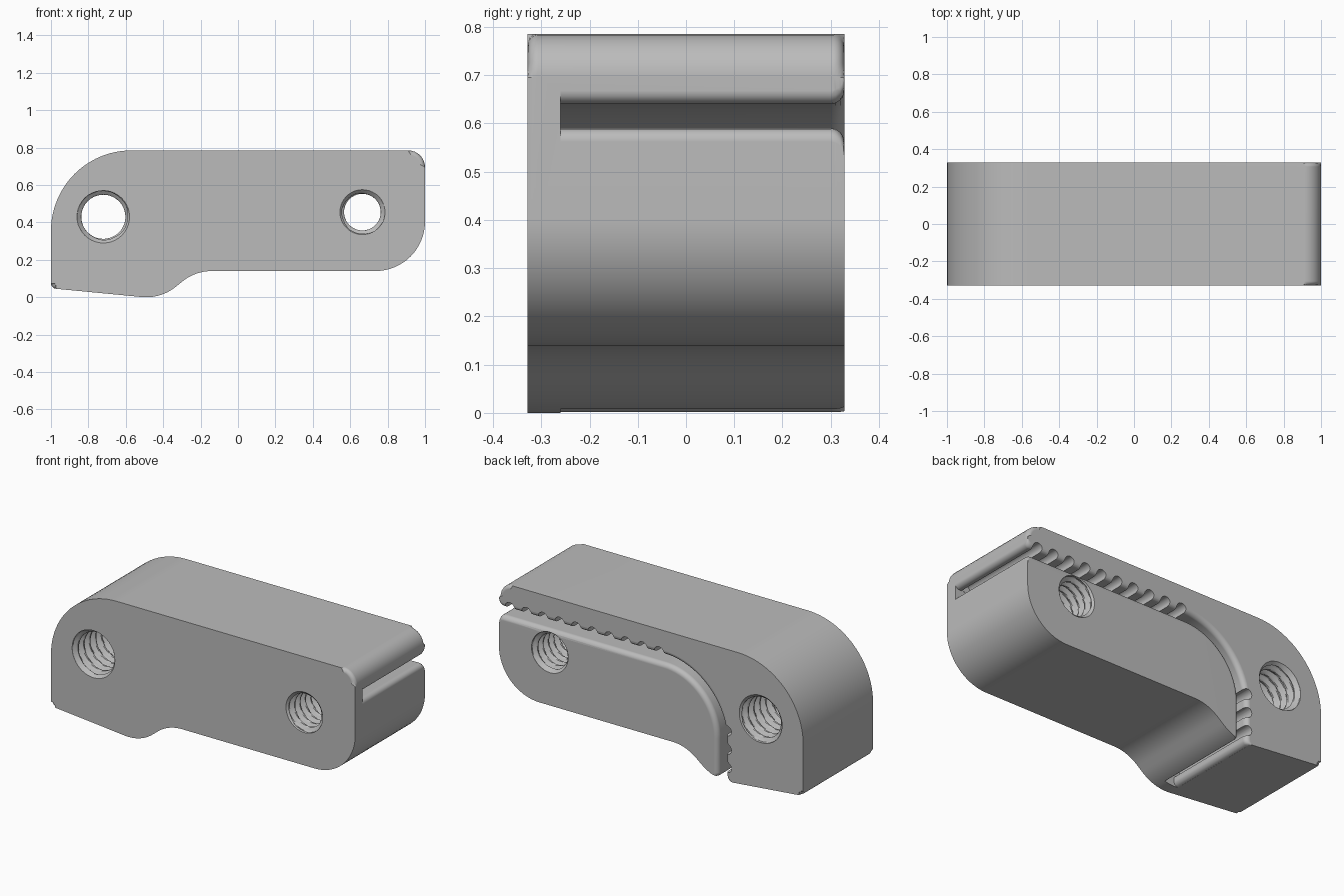
import bpy, bmesh
from math import sin, cos, radians, pi

if "Cube" in bpy.data.objects:
    bpy.data.objects.remove(bpy.data.objects["Cube"])

HALF = 0.328        # half depth of the body
FLOOR = -0.26       # inner end of the belt slot

grey = bpy.data.materials.new("plain_grey")
grey.use_nodes = True
GREY = (0.5, 0.5, 0.5, 1)
grey.diffuse_color = GREY
grey.node_tree.nodes["Principled BSDF"].inputs["Base Color"].default_value = GREY


def arc(cx, cz, r, a0, a1, n=12):
    angles = [radians(a0 + (a1 - a0) * i / n) for i in range(n + 1)]
    return [(cx + r * cos(a), cz + r * sin(a)) for a in angles]


def finish(name, bm):
    bmesh.ops.recalc_face_normals(bm, faces=bm.faces)
    mesh = bpy.data.meshes.new(name)
    bm.to_mesh(mesh)
    bm.free()
    mesh.materials.append(grey)
    obj = bpy.data.objects.new(name, mesh)
    bpy.context.collection.objects.link(obj)
    return obj


def loft(bm, rings):
    """Skin a list of equal rings of 3D points and cap both ends."""
    rows = [[bm.verts.new(p) for p in ring] for ring in rings]
    n = len(rows[0])
    for a, b in zip(rows, rows[1:]):
        for i in range(n):
            j = (i + 1) % n
            bm.faces.new((a[i], a[j], b[j], b[i]))
    bm.faces.new(rows[0])
    bm.faces.new(rows[-1])


def prism(bm, outline, y0, y1):
    loft(bm, [[(x, y, z) for x, z in outline] for y in (y0, y1)])


# Body: side outline, extruded with rounded rims
outline = (arc(-0.97, 0.075, 0.03, 180, 265, 5)
           + arc(-0.49, 0.25, 0.25, -95, -50)
           + arc(-0.14, -0.11, 0.25, 130, 90)
           + arc(0.735, 0.405, 0.265, -90, 0, 16)
           + arc(0.91, 0.695, 0.09, 0, 90, 8)
           + arc(-0.57, 0.355, 0.43, 90, 180, 24))
bm = bmesh.new()
prism(bm, outline, -HALF, HALF)
rims = [e for e in bm.edges if abs(e.verts[0].co.y - e.verts[1].co.y) < 1e-4]
bmesh.ops.bevel(bm, geom=rims, offset=0.022, segments=4, profile=0.5, affect='EDGES')
body = finish("clamp_body", bm)

# Belt slot: path with normal and half width, flared at both mouths
STEPS = [radians(a) for a in (90, 67, 45, 22, 0)]
WIDTH, FLARE = 0.025, 0.028
mouth = [(FLARE * sin(t), WIDTH + FLARE * (1 - cos(t))) for t in STEPS]
path = [(1.05, 0.615, 0, 1, WIDTH + FLARE)]
path += [(1 - FLARE + d, 0.615, 0, 1, w) for d, w in mouth]
path += [(-0.08 + 0.385 * c, 0.23 + 0.385 * s, c, s, WIDTH) for c, s in arc(0, 0, 1, 90, 180, 20)]
path += [(-0.465, 0.002 + FLARE - d, -1, 0, w) for d, w in reversed(mouth)]
path += [(-0.465, -0.04, -1, 0, WIDTH + FLARE)]


def slot_ring(y, extra):
    outer = [(x + nx * (w + extra), y, z + nz * (w + extra)) for x, z, nx, nz, w in path]
    inner = [(x - nx * (w + extra), y, z - nz * (w + extra)) for x, z, nx, nz, w in path]
    return outer + inner[::-1]


bm = bmesh.new()
rings = [slot_ring(FLOOR, 0)]
rings += [slot_ring(HALF - FLARE + FLARE * sin(t), FLARE * (1 - cos(t))) for t in reversed(STEPS)]
rings.append(slot_ring(HALF + 0.02, FLARE))
loft(bm, rings)
slot = finish("slot_cutter", bm)

# Belt tooth grooves along the outer wall of the slot
PITCH = 0.109
centres = [(0.93 - PITCH * i, 0.65) for i in range(10)]
centres += [(-0.497, 0.30 - PITCH * i) for i in range(3)]
bm = bmesh.new()
for x, z in centres:
    prism(bm, arc(x, z, 0.031, 0, 345, 23), FLOOR + 0.001, HALF + 0.05)
grooves = finish("tooth_groove_cutter", bm)


# Threaded holes: helical wave on a tube, widened at both mouths
def threaded_hole(name, cx, cz, minor, major, pitch):
    sides, rows = 40, 132
    end = HALF + 0.02
    bm = bmesh.new()
    rings = []
    for j in range(rows + 1):
        y = -end + 2 * end * j / rows
        ring = []
        for i in range(sides):
            phase = (y / pitch + i / sides) % 1
            wave = min(1, max(0, 1.8 * (1 - abs(2 * phase - 1)) - 0.4))
            sink = major - max(0, HALF - abs(y))
            r = max(minor + (major - minor) * wave, sink if abs(y) < HALF else major)
            a = 2 * pi * i / sides
            ring.append((cx + r * cos(a), y, cz + r * sin(a)))
        rings.append(ring)
    loft(bm, rings)
    return finish(name, bm)


large_hole = threaded_hole("large_hole_cutter", -0.72, 0.43, 0.118, 0.141, 0.055)
small_hole = threaded_hole("small_hole_cutter", 0.665, 0.455, 0.098, 0.121, 0.05)

# Cut everything out of the body
bpy.context.view_layer.objects.active = body
body.select_set(True)
for cutter in (large_hole, small_hole, slot, grooves):
    mod = body.modifiers.new(cutter.name, 'BOOLEAN')
    mod.operation, mod.solver, mod.object = 'DIFFERENCE', 'EXACT', cutter
    bpy.ops.object.modifier_apply(modifier=mod.name)
    bpy.data.objects.remove(cutter)

bpy.ops.object.shade_smooth_by_angle(angle=radians(30))
weighted = body.modifiers.new("even_shading", 'WEIGHTED_NORMAL')
weighted.keep_sharp = True
